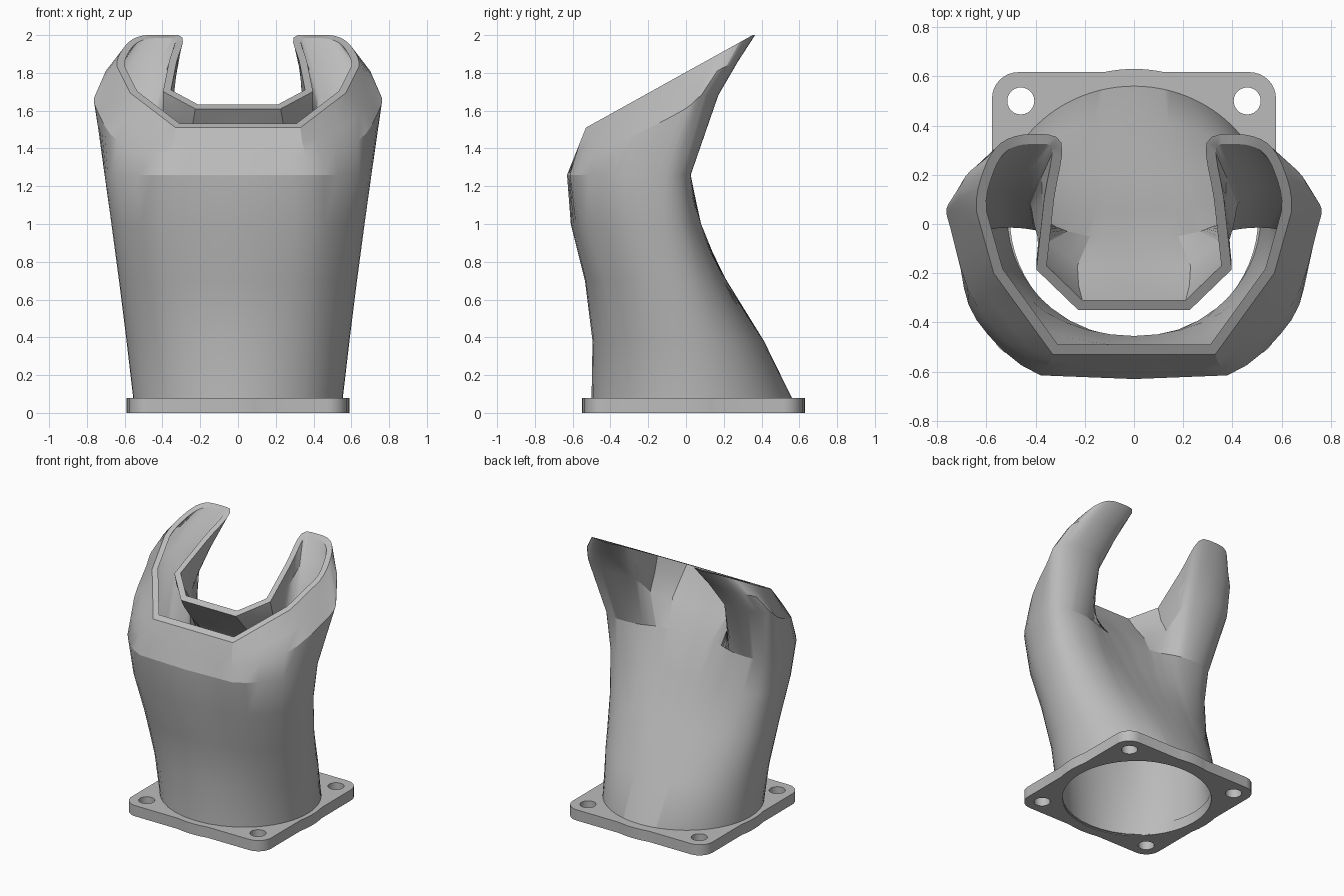
import bpy
import math
from mathutils import Vector

cube = bpy.data.objects.get("Cube")
if cube:
    bpy.data.objects.remove(cube, do_unlink=True)

grey = bpy.data.materials.new("plain grey")
grey.use_nodes = True
COLOUR = (0.5, 0.5, 0.5, 1)
grey.diffuse_color = COLOUR
grey.node_tree.nodes["Principled BSDF"].inputs["Base Color"].default_value = COLOUR

CY = 0.03          # centre of the round inlet
STEPS = 4          # points per control segment
WALL = 0.04        # wall thickness


def ring(points, curved_from=3):
    """Half section: straight front and notch segments, rounded arm segments."""
    pts = [Vector(p) for p in points]
    out = []
    last = len(pts) - 1
    for i in range(last):
        a, b = pts[i], pts[i + 1]
        p, n = pts[max(i - 1, 0)], pts[min(i + 2, last)]
        for k in range(STEPS):
            t = k / STEPS
            if curved_from <= i <= 7:
                out.append(0.5 * (2 * a + (b - p) * t + (2 * p - 5 * a + 4 * b - n) * t * t
                                  + (3 * a - p - 3 * b + n) * t ** 3))
            else:
                out.append(a.lerp(b, t))
    return out + [pts[-1]]


def to_rim(v):
    """Drop a point onto the slanted outlet plane with its flat tips."""
    return Vector((v.x, v.y, min(2, 1.51 + 0.555 * (v.y + 0.53))))


# Half cross-sections, from front centre round the arm to back centre
waist = ring([(0, -.63, 1.26), (.38, -.615, 1.26), (.64, -.39, 1.26), (.705, -.15, 1.26),
              (.68, -.03, 1.26), (.6, .015, 1.26), (.5, .025, 1.26), (.4, .015, 1.26),
              (.32, -.01, 1.26), (.27, -.03, 1.26), (.18, -.05, 1.26), (0, -.06, 1.26)], 1)
wide = ring([(0, -.59, 1.36), (.36, -.585, 1.36), (.635, -.34, 1.44), (.745, -.02, 1.6),
             (.755, .08, 1.68), (.66, .15, 1.68), (.52, .17, 1.68), (.4, .12, 1.66),
             (.365, 0, 1.56), (.345, -.07, 1.48), (.23, -.17, 1.43), (0, -.18, 1.42)], 1)
neck = ring([(0, -.56, 1.435), (.34, -.56, 1.435), (.605, -.27, 1.55), (.7, .02, 1.71),
             (.7, .165, 1.81), (.615, .25, 1.85), (.475, .275, 1.86), (.35, .23, 1.84),
             (.335, .06, 1.72), (.355, -.14, 1.6), (.225, -.25, 1.53), (0, -.25, 1.53)], 1)
rim_xy = [(0, -.53), (.33, -.53), (.57, -.2), (.64, .05), (.61, .22), (.54, .33),
          (.42, .365), (.295, .33), (.325, .1), (.355, -.17), (.21, -.31), (0, -.31)]
rim = [to_rim(v) for v in ring([(x, y, 0) for x, y in rim_xy])]

# Round inlet as unit shape, blended into the waist
degrees = ring([(a, 0, 0) for a in (-90, -50, -24, 0, 18, 36, 48, 57, 65, 73, 81, 90)])
circle = [(math.cos(math.radians(d.x)), (math.sin(math.radians(d.x)) + 1) / 2) for d in degrees]
waist_unit = [(v.x / .705, (v.y + .63) / .655) for v in waist]


def lower(z, front, back, half, t):
    return [Vector((half * (c[0] + (w[0] - c[0]) * t),
                    front + (back - front) * (c[1] + (w[1] - c[1]) * t), z))
            for c, w in zip(circle, waist_unit)]


sections = [lower(.005, -.5, .56, .555, 0), lower(.08, -.5, .56, .555, 0),
            lower(.38, -.495, .425, .59, .1), lower(.7, -.535, .245, .63, .3),
            lower(1.0, -.61, .11, .67, .6), waist, wide, neck, rim]


def inset(loop):
    """Move a loop horizontally inwards by the wall thickness."""
    out = []
    for i, v in enumerate(loop):
        before = (v - loop[i - 1]).to_2d().normalized()
        after = (loop[(i + 1) % len(loop)] - v).to_2d().normalized()
        along = (before + after).normalized()
        reach = WALL / max(along.dot(after), 0.7)
        out.append(v + Vector((-along.y, along.x, 0)) * reach)
    return out


# Duct shell: mirrored outer loops up, inset loops down, all bridged
outer = [half + [Vector((-v.x, v.y, v.z)) for v in half[-2:0:-1]] for half in sections]
inner = [inset(loop) for loop in outer]
inner[-1] = [to_rim(v) for v in inner[-1]]
loops = outer + inner[::-1]
count = len(outer[0])
faces = []
for s in range(len(loops)):
    a, b = s * count, (s + 1) % len(loops) * count
    for i in range(count):
        j = (i + 1) % count
        faces.append((a + i, a + j, b + j, b + i))
mesh = bpy.data.meshes.new("duct_shell")
mesh.from_pydata([v for loop in loops for v in loop], [], faces)
duct = bpy.data.objects.new("duct_shell", mesh)
bpy.context.collection.objects.link(duct)


# Mounting flange: rounded square with bulged sides and holes
def arc(cx, cy, r, start, end, n):
    return [Vector((cx + r * math.cos(math.radians(start + (end - start) * k / n)),
                    cy + r * math.sin(math.radians(start + (end - start) * k / n)), 0))
            for k in range(n + 1)]


def disc(cx, cy, r, n):
    return arc(cx, cy, r, 0, 360, n)[:-1]


side = arc(.47, .47, .107, 0, 90, 8) + arc(0, 0, .59, 78, 102, 8)
outline = []
for q in range(4):
    c, s = math.cos(q * math.pi / 2), math.sin(q * math.pi / 2)
    outline += [Vector((c * v.x - s * v.y, s * v.x + c * v.y, 0)) for v in side]
cuts = [outline, disc(0, -.01, .505, 64)]
cuts += [disc(x, y, .055, 24) for x in (-.46, .46) for y in (-.46, .46)]

curve = bpy.data.curves.new("mounting_flange", 'CURVE')
curve.dimensions = '2D'
curve.fill_mode = 'BOTH'
curve.extrude = 0.04
for loop in cuts:
    spline = curve.splines.new('POLY')
    spline.points.add(len(loop) - 1)
    for p, v in zip(spline.points, loop):
        p.co = (v.x, v.y, 0, 1)
    spline.use_cyclic_u = True
flange = bpy.data.objects.new("mounting_flange", curve)
flange.location = (0, CY + .01, .04)
bpy.context.collection.objects.link(flange)
bpy.ops.object.select_all(action='DESELECT')
flange.select_set(True)
bpy.context.view_layer.objects.active = flange
bpy.ops.object.convert(target='MESH')
flange = bpy.context.view_layer.objects.active

for ob in (duct, flange):
    ob.data.materials.clear()
    ob.data.materials.append(grey)
    bpy.ops.object.select_all(action='DESELECT')
    ob.select_set(True)
    bpy.context.view_layer.objects.active = ob
    bpy.ops.object.shade_smooth_by_angle(angle=math.radians(24))
